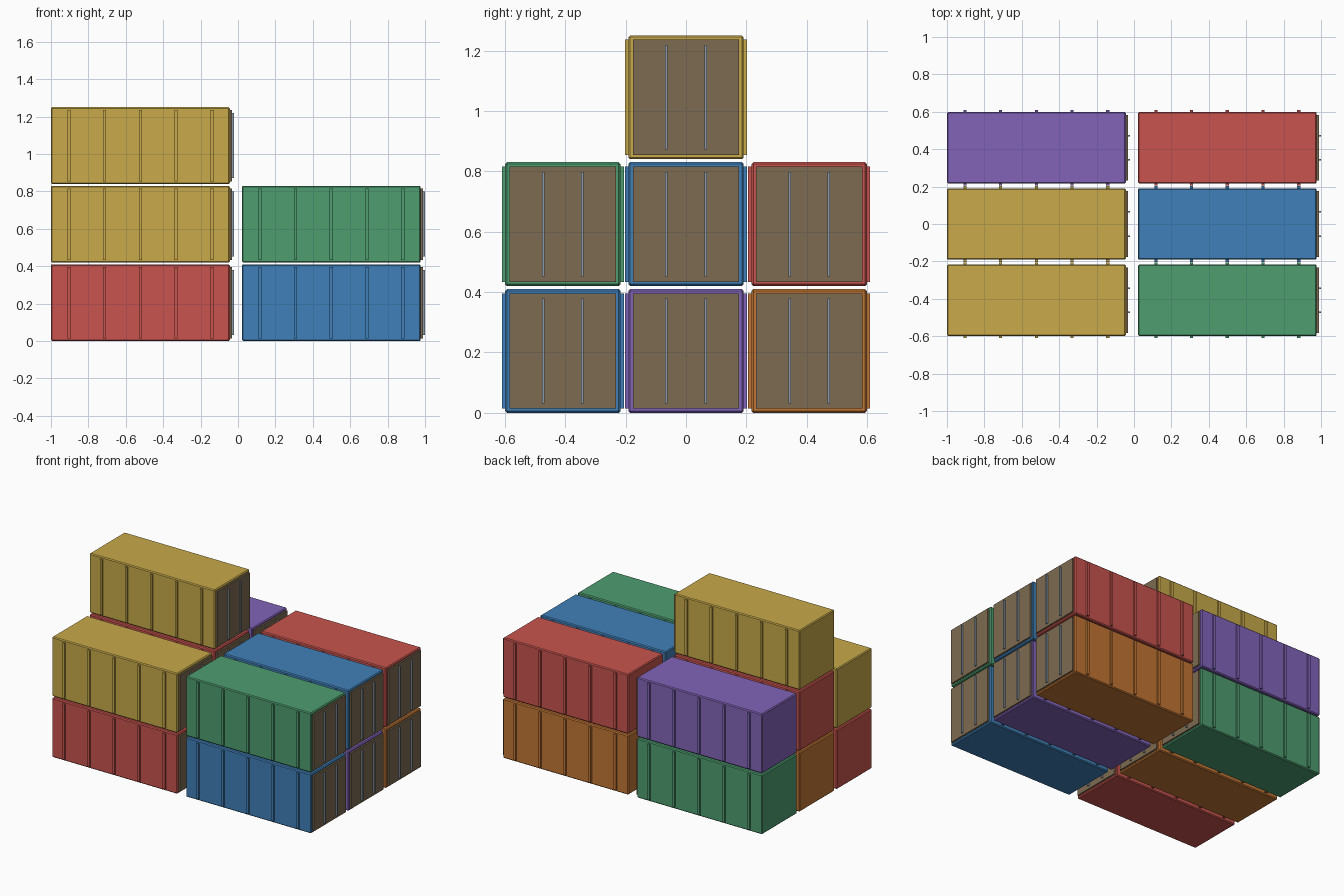
import bpy, bmesh
from mathutils import Matrix, Vector

if "Cube" in bpy.data.objects:
    bpy.data.objects.remove(bpy.data.objects["Cube"])


def material(name, rgb):
    lin = [(c / 255 / 12.92) if c < 10 else ((c / 255 + 0.055) / 1.055) ** 2.4 for c in rgb]
    m = bpy.data.materials.new(name)
    m.diffuse_color = (*lin, 1)
    m.use_nodes = True
    m.node_tree.nodes["Principled BSDF"].inputs["Base Color"].default_value = m.diffuse_color
    return m


MATS = {
    "red": material("red paint", (200, 84, 78)),
    "yellow": material("yellow paint", (200, 170, 74)),
    "blue": material("blue paint", (64, 128, 184)),
    "green": material("green paint", (78, 157, 112)),
    "purple": material("purple paint", (130, 100, 185)),
    "orange": material("orange paint", (194, 118, 52)),
    "door": material("door brown", (125, 107, 82)),
    "steel": material("steel grey", (140, 155, 168)),
}

L, W, H = 0.956, 0.382, 0.41      # container body
PITCH_Y, PITCH_Z = 0.408, 0.42    # stacking distances
COLUMN_X = {"left": -0.522, "right": 0.499}


def boxes(name, items, mat, bevel=0):
    """One object made of boxes given as (centre, size)."""
    bm = bmesh.new()
    for centre, size in items:
        bmesh.ops.create_cube(bm, size=1, matrix=Matrix.Translation(centre) @ Matrix.Diagonal((*size, 1)))
    if bevel:
        bmesh.ops.bevel(bm, geom=bm.edges[:], offset=bevel, segments=1, affect='EDGES')
    me = bpy.data.meshes.new(name)
    bm.to_mesh(me)
    bm.free()
    me.materials.append(MATS[mat])
    ob = bpy.data.objects.new(name, me)
    bpy.context.collection.objects.link(ob)


def container(name, x, y, z, colour):
    c = Vector((x, y, z + H / 2))
    end = L / 2
    # bevelled body
    boxes(name + "_body", [(c, (L, W, H))], colour, 0.006)
    # five vertical ribs on each long side
    boxes(name + "_ribs", [(c + Vector((i * 0.191, s * W / 2, 0)), (0.017, 0.022, 0.382))
                           for i in range(-2, 3) for s in (-1, 1)], colour)
    # door plate and two lock rods on the +x end
    boxes(name + "_door", [(c + Vector((end + 0.004, 0, 0)), (0.014, 0.352, 0.382))], "door")
    boxes(name + "_lock_rods", [(c + Vector((end + 0.016, s * 0.065, 0)), (0.012, 0.008, 0.347))
                                for s in (-1, 1)], "steel")


# stacks: (column, row) -> colours from the ground up; row -1 is the front
STACKS = {
    ("left", -1): ["red", "yellow"],
    ("left", 0): ["orange", "red", "yellow"],
    ("left", 1): ["green", "purple"],
    ("right", -1): ["blue", "green"],
    ("right", 0): ["purple", "blue"],
    ("right", 1): ["orange", "red"],
}
ROWS = {-1: "front", 0: "middle", 1: "back"}
for (col, row), colours in STACKS.items():
    for level, colour in enumerate(colours):
        container(f"container_{col}_{ROWS[row]}_{level + 1}",
                  COLUMN_X[col], row * PITCH_Y, level * PITCH_Z, colour)
